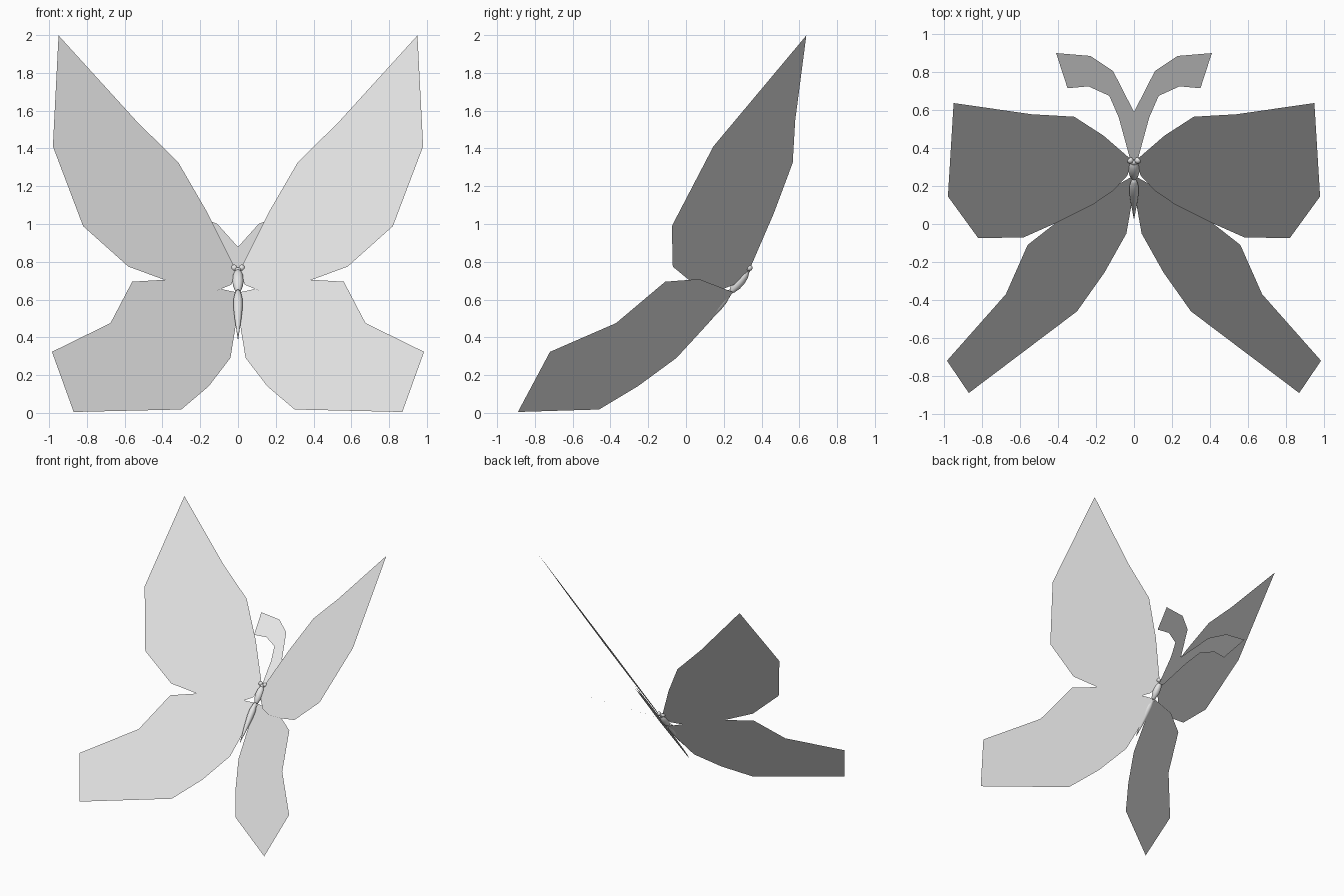
import bpy, bmesh, math
from mathutils import Vector

cube = bpy.data.objects.get("Cube")
if cube:
    bpy.data.objects.remove(cube, do_unlink=True)

# One shared material
grey = bpy.data.materials.new("light_grey")
grey.use_nodes = True
colour = (0.8, 0.8, 0.8, 1)
grey.diffuse_color = colour
grey.node_tree.nodes["Principled BSDF"].inputs["Base Color"].default_value = colour


def add_object(name, bm, mirror=False):
    mesh = bpy.data.meshes.new(name)
    bm.to_mesh(mesh)
    bm.free()
    mesh.materials.append(grey)
    obj = bpy.data.objects.new(name, mesh)
    bpy.context.collection.objects.link(obj)
    if mirror:
        obj.modifiers.new("Mirror", 'MIRROR').use_clip = True
    return obj


def flat_sheet(name, outline, slope_x, slope_y, base):
    """Thin sheet lying in a tilted plane, outlined in plan and mirrored."""
    bm = bmesh.new()
    verts = [bm.verts.new((x, y, slope_x * x + slope_y * y + base)) for x, y in outline]
    face = bm.faces.new(verts)
    face.normal_update()
    if face.normal.z < 0:
        face.normal_flip()
    return add_object(name, bm, mirror=True)


def turned_part(name, start, end, profile, sides=16):
    """Revolve (position, radius) pairs around the line from start to end."""
    start, end = Vector(start), Vector(end)
    axis = end - start
    turn = axis.to_track_quat('Z', 'Y')
    bm = bmesh.new()
    rings = []
    for t, r in profile:
        ring = []
        for i in range(sides):
            a = math.tau * i / sides
            ring.append(bm.verts.new(start + axis * t + turn @ Vector((r * math.cos(a), r * math.sin(a), 0))))
        rings.append(ring)
    for low, high in zip(rings, rings[1:]):
        for i in range(sides):
            j = (i + 1) % sides
            bm.faces.new((low[i], low[j], high[j], high[i]))
    bm.faces.new(rings[0][::-1])
    bm.faces.new(rings[-1])
    for f in bm.faces:
        f.smooth = True
    return add_object(name, bm)


# Wings: two parallel tilted sheets on each side
flat_sheet("forewings", [
    (0.01, 0.335), (0.16, 0.465), (0.315, 0.565), (0.54, 0.578), (0.95, 0.637),
    (0.98, 0.145), (0.82, -0.075), (0.58, -0.07), (0.40, 0.01), (0.22, 0.10),
    (0.11, 0.175), (0.035, 0.255)], 0.92, 1.25, 0.328)
flat_sheet("hindwings", [
    (0.01, 0.25), (0.33, 0.07), (0.56, -0.11), (0.675, -0.37), (0.985, -0.72),
    (0.87, -0.89), (0.30, -0.46), (0.155, -0.255), (0.04, -0.05), (0.01, 0.12)],
    0.92, 1.25, 0.317)

# Antennae: one forked sheet
flat_sheet("antennae", [
    (0, 0.59), (0.11, 0.805), (0.23, 0.885), (0.41, 0.90), (0.35, 0.715),
    (0.24, 0.725), (0.13, 0.675), (0.08, 0.56), (0.02, 0.34), (0, 0.34)], 0, 0.57, 0.542)

# Body
turned_part("thorax", (0, 0.235, 0.635), (0, 0.33, 0.76), [
    (0, 0.005), (0.1, 0.016), (0.3, 0.026), (0.5, 0.03), (0.75, 0.026), (0.92, 0.015), (1, 0.004)])
turned_part("abdomen", (0, 0.237, 0.65), (0, 0.027, 0.39), [
    (0, 0.006), (0.06, 0.016), (0.2, 0.025), (0.35, 0.025), (0.6, 0.017), (0.85, 0.007), (1, 0.001)])

# Head and eyes
for name, x, y, z, radius in (("head", 0, 0.325, 0.755, 0.016),
                              ("left_eye", 0.02, 0.335, 0.768, 0.017),
                              ("right_eye", -0.02, 0.335, 0.768, 0.017)):
    bpy.ops.mesh.primitive_uv_sphere_add(segments=16, ring_count=8, radius=radius, location=(x, y, z))
    ball = bpy.context.object
    ball.name = name
    ball.data.materials.append(grey)
    bpy.ops.object.shade_smooth()
